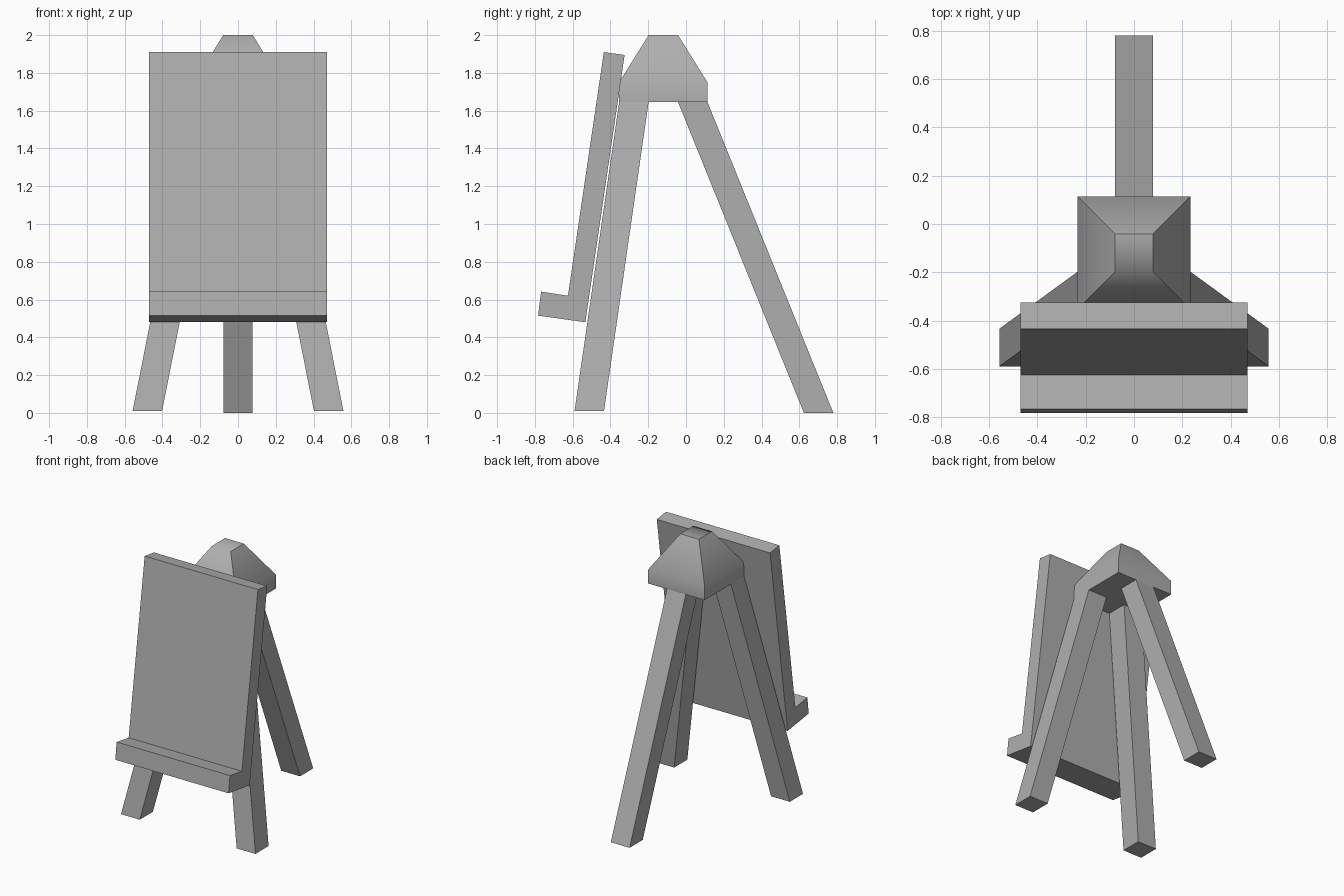
import bpy
import bmesh
from math import radians
from mathutils import Vector

default = bpy.data.objects.get("Cube")
if default:
    bpy.data.objects.remove(default, do_unlink=True)

# One plain grey for the whole easel
grey = bpy.data.materials.new("plain_grey")
grey.use_nodes = True
colour = (0.428, 0.428, 0.428, 1)
grey.diffuse_color = colour
grey.node_tree.nodes["Principled BSDF"].inputs["Base Color"].default_value = colour


def finish(name, bm):
    bmesh.ops.recalc_face_normals(bm, faces=bm.faces)
    mesh = bpy.data.meshes.new(name)
    bm.to_mesh(mesh)
    bm.free()
    mesh.materials.append(grey)
    obj = bpy.data.objects.new(name, mesh)
    bpy.context.collection.objects.link(obj)
    return obj


def loft(name, sections):
    """Solid through stacked rectangles, each (centre, half width, half depth)."""
    bm = bmesh.new()
    rings = []
    for centre, hx, hy in sections:
        corners = [(-hx, -hy), (hx, -hy), (hx, hy), (-hx, hy)]
        rings.append([bm.verts.new(Vector(centre) + Vector((x, y, 0))) for x, y in corners])
    for low, high in zip(rings, rings[1:]):
        for i in range(4):
            j = (i + 1) % 4
            bm.faces.new((low[i], low[j], high[j], high[i]))
    bm.faces.new(rings[0])
    bm.faces.new(rings[-1])
    return finish(name, bm)


# Board and tray: one leaning L-shaped profile pulled across the width
HALF_WIDTH = 0.47
profile = [(-0.435, 1.91), (-0.325, 1.895), (-0.533, 0.48),
           (-0.783, 0.515), (-0.767, 0.642), (-0.625, 0.62)]
bm = bmesh.new()
side = bm.faces.new([bm.verts.new((-HALF_WIDTH, y, z)) for y, z in profile])
pulled = bmesh.ops.extrude_face_region(bm, geom=[side], use_keep_orig=True)
bmesh.ops.translate(bm, vec=(2 * HALF_WIDTH, 0, 0),
                    verts=[v for v in pulled["geom"] if isinstance(v, bmesh.types.BMVert)])
finish("board_with_tray", bm)

# Cap that joins the legs
CAP_Y, CAP_BASE, CAP_TOP, R = -0.12, 1.645, 2.0, 0.078
cap = loft("cap", [((0, CAP_Y, CAP_BASE), 3 * R, 3 * R),
                   ((0, CAP_Y, 1.75), 3 * R, 3 * R),
                   ((0, CAP_Y, CAP_TOP), R, R)])
bpy.context.view_layer.objects.active = cap
cap.select_set(True)
bpy.ops.object.shade_smooth_by_angle(angle=radians(40))
cap.select_set(False)

# The cap's top rolls softly into its front slope
for edge in cap.data.edges:
    ends = [cap.data.vertices[i].co for i in edge.vertices]
    if all(p.z > CAP_TOP - 0.01 and p.y < CAP_Y for p in ends):
        edge.use_edge_sharp = False

# Splayed front legs
for name, s in (("front_leg_left", 1), ("front_leg_right", -1)):
    loft(name, [((s * 0.48, -0.512, 0.01), R, R),
                ((s * 2 * R, CAP_Y - 2 * R, CAP_BASE), R, R)])

# Back leg
loft("back_leg", [((0, 0.702, 0), R, R),
                  ((0, CAP_Y + 2 * R, CAP_BASE), R, R)])
